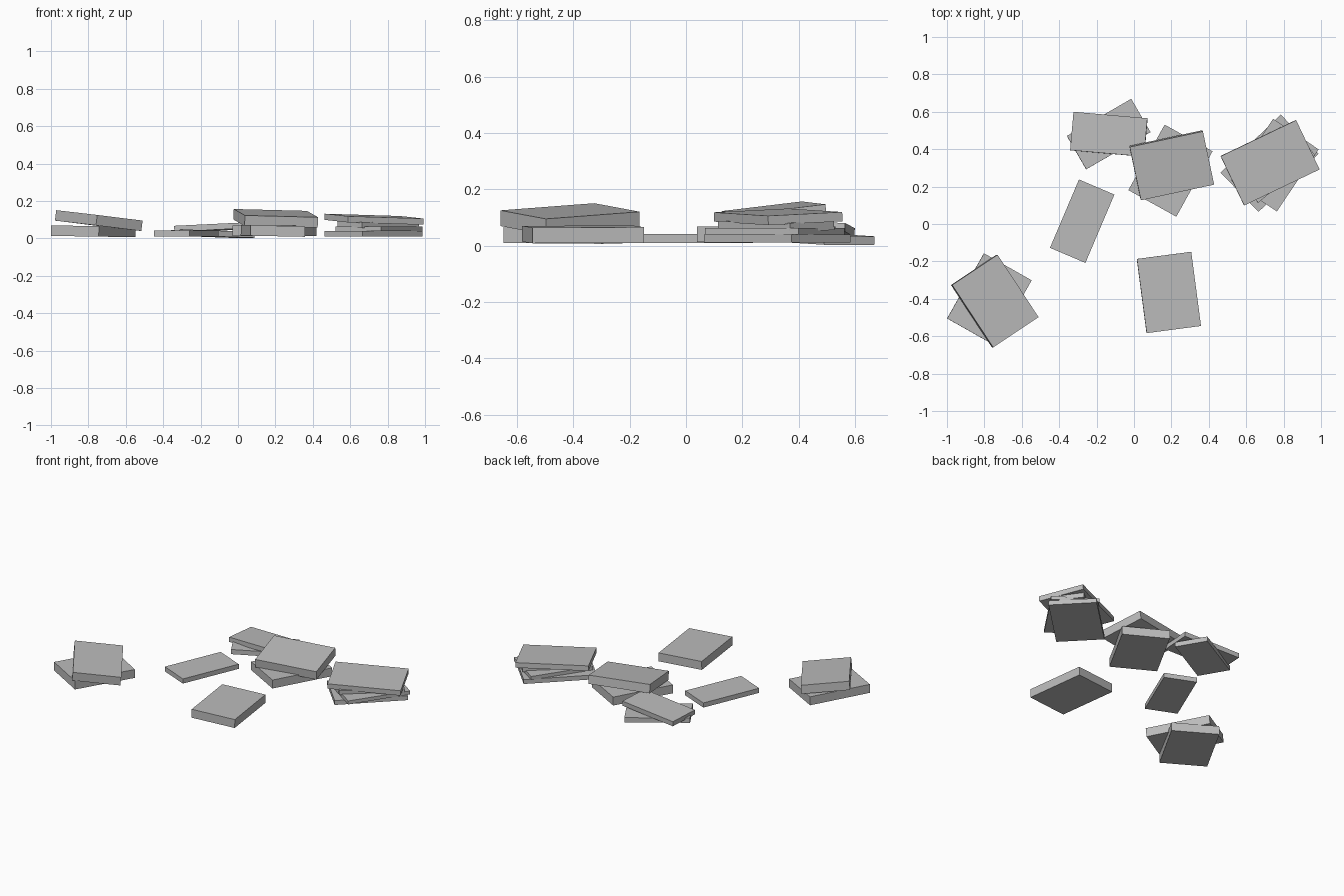
import bpy, bmesh
from math import radians
from mathutils import Matrix, Vector

cube = bpy.data.objects.get("Cube")
if cube:
    bpy.data.objects.remove(cube)

grey = bpy.data.materials.new("stone_grey")
grey.use_nodes = True
colour = (0.5, 0.5, 0.5, 1)
grey.diffuse_color = colour
grey.node_tree.nodes["Principled BSDF"].inputs["Base Color"].default_value = colour

# Slab kinds: length, width, thickness
THICK = (0.40, 0.293, 0.056)
NARROW = (0.397, 0.206, 0.031)
WIDE = (0.447, 0.292, 0.029)
THIN = (0.40, 0.293, 0.023)


def slab(name, kind, top, yaw, slope=(0, 0)):
    """Box hung below the centre of its top face, turned by yaw and tilted to a slope."""
    normal = Vector((-slope[0], -slope[1], 1)).normalized()
    tilt = Vector((0, 0, 1)).rotation_difference(normal).to_matrix().to_4x4()
    place = Matrix.Translation(top) @ tilt @ Matrix.Rotation(radians(yaw), 4, 'Z')
    bm = bmesh.new()
    bmesh.ops.create_cube(bm, size=1)
    bmesh.ops.translate(bm, vec=(0, 0, -0.5), verts=bm.verts)
    bmesh.ops.scale(bm, vec=kind, verts=bm.verts)
    mesh = bpy.data.meshes.new(name)
    bm.to_mesh(mesh)
    bm.free()
    mesh.materials.append(grey)
    obj = bpy.data.objects.new(name, mesh)
    obj.matrix_world = place
    bpy.context.collection.objects.link(obj)


# Single slabs
slab("front_slab", THICK, (0.187, -0.366, 0.068), 97.5, (-0.02, 0))
slab("middle_thin_slab", NARROW, (-0.277, 0.015, 0.041), 67)

# Right-hand pair
slab("right_stack_lower", THICK, (-0.773, -0.403, 0.066), 60.5, (-0.015, 0))
slab("right_stack_upper", THICK, (-0.741, -0.412, 0.123), -56.5, (-0.122, -0.004))

# Rear thin pair
slab("rear_stack_lower", NARROW, (-0.135, 0.481, 0.04), 30, (-0.025, -0.02))
slab("rear_stack_upper", NARROW, (-0.135, 0.48, 0.074), -5, (0.045, -0.03))

# Centre pair
slab("centre_stack_lower", THICK, (0.195, 0.285, 0.069), 61)
slab("centre_stack_upper", THICK, (0.203, 0.311, 0.135), 12, (-0.049, 0.11))

# Left-hand fanned stack
slab("left_stack_bottom", WIDE, (0.725, 0.325, 0.04), 44)
slab("left_stack_second", THIN, (0.754, 0.315, 0.063), 56)
slab("left_stack_third", NARROW, (0.75, 0.32, 0.087), 40, (-0.03, 0.01))
slab("left_stack_top", (0.447, 0.292, 0.033), (0.728, 0.327, 0.119), 25.5, (-0.045, 0.03))
